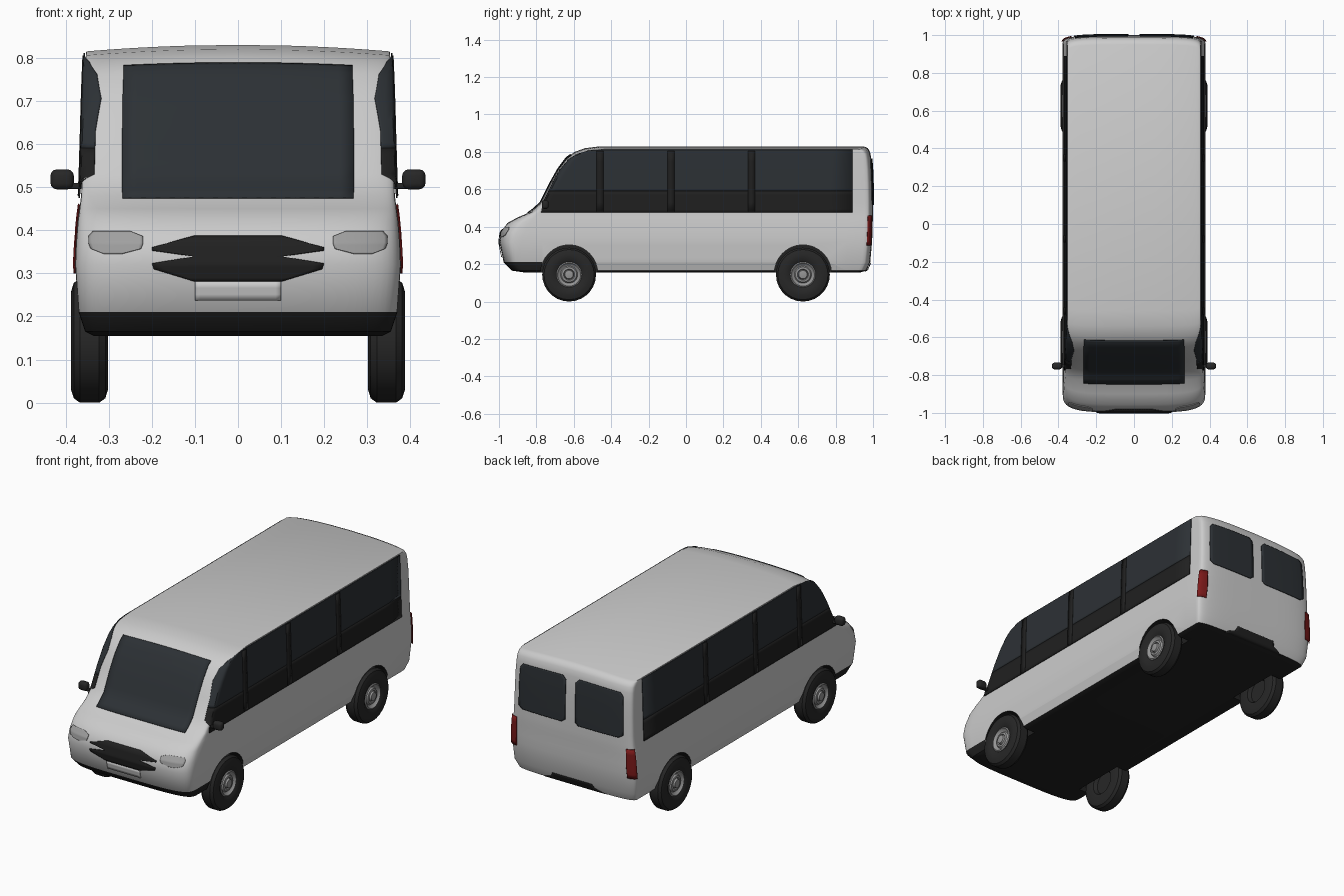
import bpy, bmesh, math

if "Cube" in bpy.data.objects:
    bpy.data.objects.remove(bpy.data.objects["Cube"])

# Body levels: z, front y, rear y, half width, front corner depth
LEVELS = [
    (.155, -.86, .93, .335, .06), (.165, -.93, .965, .355, .08),
    (.21, -.975, .985, .37, .10), (.32, -.998, .995, .378, .12),
    (.37, -.99, .997, .376, .13), (.42, -.955, .998, .372, .12),
    (.45, -.90, 1.0, .368, .09), (.48, -.83, 1.0, .364, .05),
    (.53, -.775, 1.0, .362, .04), (.63, -.725, .998, .359, .04),
    (.71, -.68, .995, .357, .04), (.77, -.635, .99, .355, .04),
    (.80, -.595, .984, .354, .04), (.82, -.54, .972, .353, .03),
    (.83, -.46, .95, .352, .03)]
REAR_R = .045


def mat(name, r, g, b):
    m = bpy.data.materials.new(name)
    m.diffuse_color = (r, g, b, 1)
    m.use_nodes = True
    m.node_tree.nodes["Principled BSDF"].inputs["Base Color"].default_value = m.diffuse_color
    return m


PAINT = mat("paint", .8, .8, .8)
BLACK = mat("black_trim", .015, .015, .015)
GLASS = mat("glass", .025, .03, .035)
GLASS_LOW = mat("glass_lower", .014, .014, .014)
RUBBER = mat("rubber", .02, .02, .02)
RED = mat("red_lens", .2, .01, .01)
LAMP = mat("lamp", .35, .35, .35)
METAL = mat("rim_metal", .3, .3, .3)


def level(z):
    for a, b in zip(LEVELS, LEVELS[1:]):
        if z <= b[0]:
            t = max(0, (z - a[0]) / (b[0] - a[0]))
            return [p + (q - p) * t for p, q in zip(a, b)]
    return list(LEVELS[-1])


def crown(x, z, hw):
    return z - .015 * min(1, max(0, (z - .65) / .18)) * (x / hw) ** 2


def surf(kind, a, z, s=1, off=0):
    """Point on the body skin; a is x for front and rear, y for side."""
    _, yf, yr, hw, ry = level(z)
    if kind == 'side':
        v = min(.98, max(0, (yf + ry - a) / ry))
        x = hw * (1 - v ** 4) ** .25
        return (s * (x + off), a, crown(x, z, hw))
    x = s * a
    u = min(.998, abs(x) / hw)
    d = 1 - (1 - u ** 4) ** .25
    y = yf + ry * d - off if kind == 'front' else yr - REAR_R * d + off
    x = math.copysign(min(abs(x), hw * .998) + off * u ** 8, x)
    return (x, y, crown(x, z, hw))


def finish(bm, name, mats, angle=35):
    me = bpy.data.meshes.new(name)
    bm.to_mesh(me)
    bm.free()
    for m in mats:
        me.materials.append(m)
    ob = bpy.data.objects.new(name, me)
    bpy.context.collection.objects.link(ob)
    bpy.ops.object.select_all(action='DESELECT')
    ob.select_set(True)
    bpy.context.view_layer.objects.active = ob
    bpy.ops.object.shade_smooth_by_angle(angle=math.radians(angle))
    return ob


def patch(name, kind, rows, m, s=1, off=.004, cols=16, power=1):
    """Thin panel lying on the body; rows are (z, start, end)."""
    fine = []
    for p, q in zip(rows, rows[1:]):
        fine += [[a + (b - a) * k / 3 for a, b in zip(p, q)] for k in range(3)]
    fine.append(rows[-1])
    bm = bmesh.new()
    grid = [[bm.verts.new(surf(kind, a + (b - a) * (c / cols) ** power, z, s, off))
             for c in range(cols + 1)] for z, a, b in fine]
    for r0, r1 in zip(grid, grid[1:]):
        for c in range(cols):
            f = [r0[c], r0[c + 1], r1[c + 1], r1[c]]
            bm.faces.new(f if (s > 0) != (kind == 'rear') else f[::-1])
    ob = finish(bm, name, [m] if m else [])
    mod = ob.modifiers.new("thickness", 'SOLIDIFY')
    mod.thickness = .004
    mod.offset = 0


# Body shell: stacked plan outlines
N = 28
bm = bmesh.new()
rings = []
for z, yf, yr, hw, ry in LEVELS:
    front, rear = [], []
    for i in range(N + 1):
        t = math.pi * (i / N - .5)
        u = math.copysign(abs(math.sin(t)) ** .5, t)
        v = max(0, math.cos(t)) ** .5
        x = hw * u
        zz = crown(x, z, hw)
        front.append((x, yf + ry * (1 - v), zz))
        rear.append((x, yr - REAR_R * (1 - v), zz))
    zz = crown(hw, z, hw)
    ys = max(-.77, yf + ry + .03)
    front = [(-hw, ys, zz)] + front + [(hw, ys, zz)]
    rear = [(-hw, .86, zz)] + rear + [(hw, .86, zz)]
    rings.append([bm.verts.new(p) for p in front + rear[::-1]])
L = len(rings[0])
for k, (r0, r1) in enumerate(zip(rings, rings[1:])):
    for i in range(L):
        j = (i + 1) % L
        f = bm.faces.new((r0[i], r0[j], r1[j], r1[i]))
        f.material_index = int(k == 0 or (k == 1 and i < N + 2))
for r, mi in ((rings[0], 1), (rings[-1], 0)):
    fr, re = r[:L // 2], r[L // 2:][::-1]
    M = len(fr)
    faces = [fr[:3] + re[:3][::-1], fr[M - 3:] + re[M - 3:][::-1]]
    faces += [[fr[i], fr[i + 1], re[i + 1], re[i]] for i in range(2, M - 3)]
    for f in faces:
        bm.faces.new(f).material_index = mi
bmesh.ops.recalc_face_normals(bm, faces=bm.faces)
body = finish(bm, "body_shell", [PAINT, BLACK])

# Wheel arches cut out of the shell
for y in (-.625, .625):
    for s in (-1, 1):
        bpy.ops.mesh.primitive_cylinder_add(vertices=32, radius=.153, depth=.24,
                                            location=(s * .40, y, .15), rotation=(0, math.pi / 2, 0))
        cut = bpy.context.object
        cut.name = "arch_cutter"
        cut.hide_render = True
        cut.data.materials.append(BLACK)
        mod = body.modifiers.new("arch", 'BOOLEAN')
        mod.operation, mod.solver, mod.object = 'DIFFERENCE', 'EXACT', cut
        mod.material_mode = 'TRANSFER'
        bpy.context.view_layer.objects.active = body
        bpy.ops.object.modifier_apply(modifier="arch")
        bpy.data.objects.remove(cut)

# Windscreen, grille and number plate
patch("windscreen", 'front', [(.475, -.268, .268), (.53, -.268, .268), (.63, -.268, .268),
                              (.71, -.267, .267), (.77, -.265, .265), (.788, -.265, .265)], GLASS, off=.006)
patch("grille", 'front', [(z, -w, w) for z, w in
                          ((.281, .1), (.31, .195), (.323, .2), (.339, .1), (.353, .2), (.36, .2), (.387, .1))], BLACK)
patch("number_plate", 'front', [(.237, -.1, .1), (.281, -.1, .1)], None, off=.005)

for s in (-1, 1):
    # Lamps
    patch("headlight", 'front', [(.345, .27, .31), (.357, .225, .34), (.37, .22, .345),
                                 (.385, .22, .345), (.397, .25, .335)], LAMP, s, off=.003)
    patch("tail_light", 'rear', [(.30, .335, .38), (.37, .33, .38), (.46, .33, .38)], RED, s)
    # Rear door windows
    patch("rear_window", 'rear', [(.515, .05, .29), (.53, .03, .315), (.63, .03, .315),
                                  (.745, .03, .31), (.765, .05, .295)], GLASS, s)
    # Side glazing in two tones, with pillars
    patch("side_window_lower", 'side', [(.475, -.775, .89), (.53, -.765, .89), (.59, -.735, .89)],
          GLASS_LOW, s, cols=28, power=2.2)
    patch("side_window_upper", 'side', [(.59, -.735, .89), (.63, -.715, .89), (.71, -.672, .89),
                                        (.77, -.625, .89), (.80, -.58, .89), (.82, -.52, .89),
                                        (.826, -.46, .89)], GLASS, s, cols=28, power=2.2)
    for y in (-.46, -.08, .35):
        patch("window_pillar", 'side', [(.48, y - .018, y + .018), (.63, y - .018, y + .018),
                                        (.82, y - .018, y + .018)], GLASS_LOW, s, off=.006, cols=1)
    # Door mirrors
    for name, loc, size, bev in (("mirror_housing", (.408, -.752, .518), (.054, .036, .046), .014),
                                 ("mirror_arm", (.375, -.752, .503), (.05, .018, .014), .004)):
        bm = bmesh.new()
        bmesh.ops.create_cube(bm, size=1)
        for v in bm.verts:
            v.co = [v.co[i] * size[i] + loc[i] * (s if i == 0 else 1) for i in range(3)]
        bmesh.ops.bevel(bm, geom=bm.edges[:], offset=bev, segments=3, profile=.5, affect='EDGES')
        finish(bm, name, [RUBBER])

# Rear bumper step
patch("rear_step", 'rear', [(.162, -.19, .19), (.185, -.13, .13), (.208, -.12, .12)], BLACK)


def lathe(name, prof, m, y, s, seg=28):
    bm = bmesh.new()
    rings = []
    for x, r in prof:
        rings.append([bm.verts.new((s * x, y + r * math.cos(2 * math.pi * k / seg),
                                    .144 + r * math.sin(2 * math.pi * k / seg))) for k in range(seg)])
    for a, b in zip(rings, rings[1:]):
        for k in range(seg):
            j = (k + 1) % seg
            bm.faces.new((a[k], a[j], b[j], b[k]))
    bm.faces.new(rings[0])
    bm.faces.new(rings[-1])
    bmesh.ops.recalc_face_normals(bm, faces=bm.faces)
    finish(bm, name, [m])


# Wheels
for y in (-.625, .625):
    for s in (-1, 1):
        lathe("tyre", [(.325, .06), (.306, .07), (.302, .115), (.308, .134), (.322, .144), (.367, .144),
                       (.381, .134), (.388, .112), (.387, .085), (.378, .068), (.36, .064)], RUBBER, y, s)
        lathe("wheel_rim", [(.35, .066), (.380, .068), (.384, .062), (.373, .054), (.370, .046), (.378, .040),
                            (.380, .030), (.374, .026), (.386, .022), (.388, .010)], METAL, y, s)
